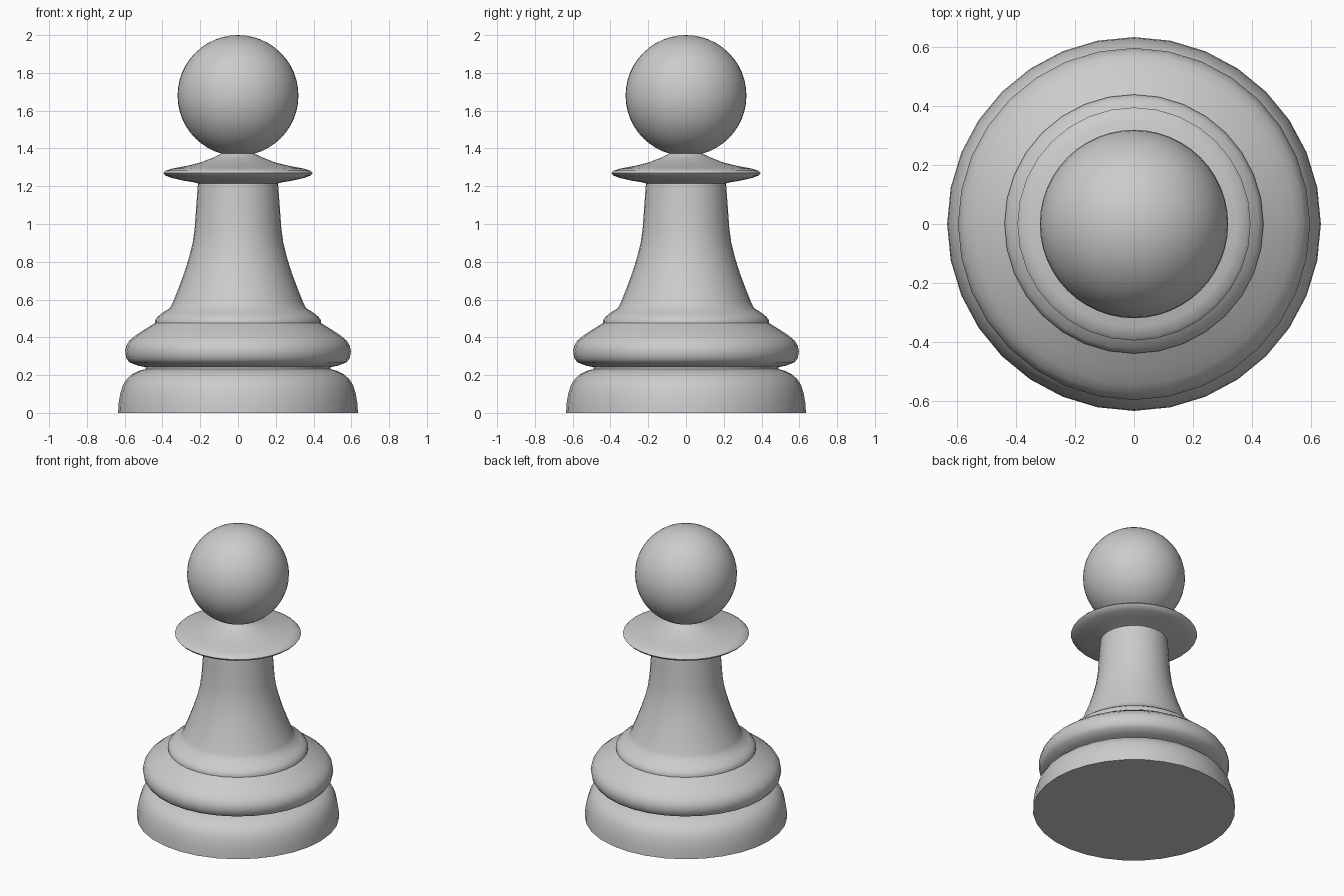
import bpy, bmesh, math

if "Cube" in bpy.data.objects:
    bpy.data.objects.remove(bpy.data.objects["Cube"])

mat = bpy.data.materials.new("plain grey")
mat.diffuse_color = (0.6, 0.6, 0.6, 1)
mat.use_nodes = True
mat.node_tree.nodes["Principled BSDF"].inputs["Base Color"].default_value = mat.diffuse_color

def lathe(name, profile, n=32, angle=50):
    """Revolve (radius, height) points round z; radius 0 makes a pole."""
    bm = bmesh.new()
    rings = []
    for r, z in profile:
        if r == 0:
            rings.append([bm.verts.new((0, 0, z))] * n)
        else:
            rings.append([bm.verts.new((r * math.cos(2 * math.pi * i / n),
                                        r * math.sin(2 * math.pi * i / n), z)) for i in range(n)])
    for a, b in zip(rings, rings[1:]):
        for i in range(n):
            j = (i + 1) % n
            bm.faces.new(list(dict.fromkeys((a[i], a[j], b[j], b[i]))))
    bmesh.ops.recalc_face_normals(bm, faces=bm.faces)
    me = bpy.data.meshes.new(name)
    bm.to_mesh(me)
    bm.free()
    ob = bpy.data.objects.new(name, me)
    bpy.context.collection.objects.link(ob)
    me.materials.append(mat)
    bpy.ops.object.select_all(action='DESELECT')
    ob.select_set(True)
    bpy.context.view_layer.objects.active = ob
    bpy.ops.object.shade_smooth_by_angle(angle=math.radians(angle))
    return ob

# Turned body: foot, groove, bulge, ridge, stem, collar, neck
lathe("body", [
    (0, 0), (0.635, 0), (0.632, 0.05), (0.624, 0.10), (0.61, 0.145), (0.59, 0.178),
    (0.56, 0.205), (0.525, 0.222), (0.49, 0.232),
    (0.49, 0.242), (0.53, 0.25), (0.575, 0.268), (0.592, 0.29), (0.598, 0.325),
    (0.592, 0.355), (0.575, 0.383), (0.545, 0.408), (0.50, 0.438), (0.46, 0.463), (0.44, 0.475),
    (0.44, 0.49), (0.425, 0.51), (0.395, 0.533), (0.36, 0.555),
    (0.345, 0.585), (0.315, 0.66), (0.285, 0.74), (0.26, 0.82), (0.24, 0.90), (0.229, 0.98),
    (0.222, 1.08), (0.212, 1.215),
    (0.235, 1.221), (0.30, 1.232), (0.355, 1.245), (0.385, 1.257), (0.396, 1.27),
    (0.385, 1.282), (0.35, 1.293), (0.27, 1.308), (0.20, 1.325), (0.14, 1.348),
    (0.09, 1.371), (0.07, 1.40), (0, 1.40)])

# Ball head
m = 24
lathe("head", [(0 if k in (0, m) else 0.32 * math.sin(math.pi * k / m),
                1.68 - 0.32 * math.cos(math.pi * k / m)) for k in range(m + 1)], n=48)
